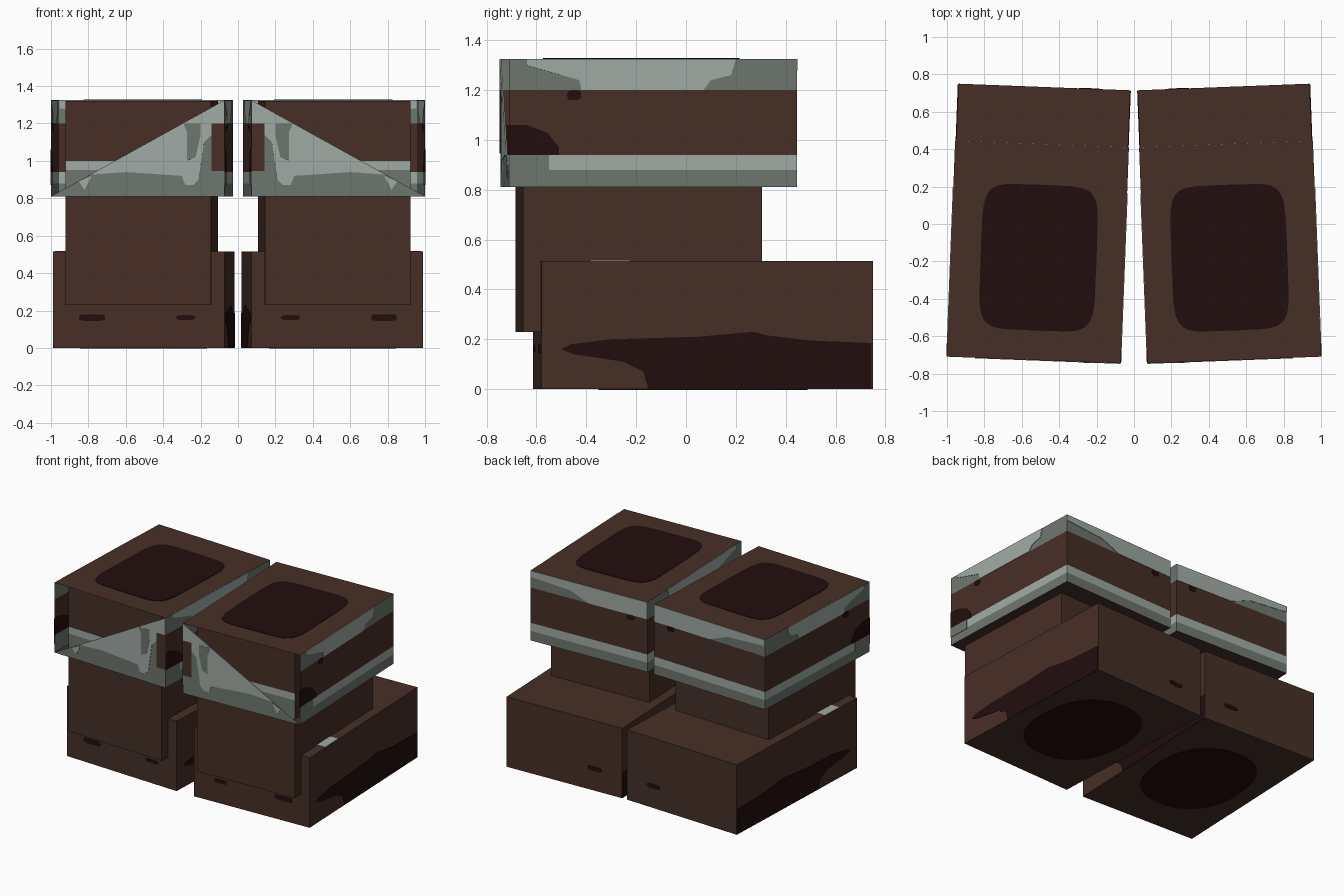
import bpy, bmesh, math
from mathutils import Matrix, Vector

if "Cube" in bpy.data.objects:
    bpy.data.objects.remove(bpy.data.objects["Cube"])


def material(name, rgb):
    m = bpy.data.materials.new(name)
    m.use_nodes = True
    m.diffuse_color = (*rgb, 1)
    m.node_tree.nodes["Principled BSDF"].inputs["Base Color"].default_value = (*rgb, 1)
    return m


BROWN, DARK, LIGHT, MID = range(4)
MATS = [material("brown leather", (.062, .028, .019)),
        material("dark stain", (.016, .004, .004)),
        material("light grey trim", (.35, .405, .375)),
        material("mid grey trim", (.156, .181, .156))]
TILT = math.radians(2.2)
THICK = .006

# Each box: centre x, centre y, width, length, bottom, top
FOOT = (.505, .068, .92, 1.33, 0, .515)
SHAFT = (.515, -.19, .78, .96, .23, 1.32)
CUFF = (.514, -.15, .93, 1.155, .81, 1.325)


def finish(bm, name, box, side):
    """Tilt the part outward, move it to its boot, and mirror it if needed."""
    bm.transform(Matrix.Diagonal((side, 1, 1, 1))
                 @ Matrix.Translation((box[0], box[1], 0))
                 @ Matrix.Rotation(TILT, 4, 'Z'))
    if side < 0:
        bmesh.ops.reverse_faces(bm, faces=bm.faces)
    me = bpy.data.meshes.new(name)
    bm.to_mesh(me)
    bm.free()
    for m in MATS:
        me.materials.append(m)
    ob = bpy.data.objects.new(("left_" if side > 0 else "right_") + name, me)
    bpy.context.collection.objects.link(ob)


def new_box(box, cuts=()):
    _, _, w, l, z0, z1 = box
    bm = bmesh.new()
    bmesh.ops.create_cube(bm, size=1, matrix=Matrix.Translation((0, 0, (z0 + z1) / 2))
                          @ Matrix.Diagonal((w, l, z1 - z0, 1)))
    for z in cuts:
        bmesh.ops.bisect_plane(bm, geom=bm.verts[:] + bm.edges[:] + bm.faces[:],
                               plane_co=(0, 0, z), plane_no=(0, 0, 1))
    bm.normal_update()
    return bm


def plate(name, box, side, where, points, mat, thick=THICK):
    """Thin coloured plate lying on one wall of a box."""
    _, _, w, l, z0, z1 = box
    axis, pos = {"front": (1, -l / 2), "back": (1, l / 2), "outer": (0, w / 2),
                 "inner": (0, -w / 2), "top": (2, z1), "bottom": (2, z0)}[where]
    bm = bmesh.new()
    verts = []
    for p in points:
        co = list(p)
        co.insert(axis, pos - thick / 2)
        verts.append(bm.verts.new(co))
    face = bm.faces.new(verts)
    ext = bmesh.ops.extrude_face_region(bm, geom=[face], use_keep_orig=True)
    step = Vector((0, 0, 0))
    step[axis] = thick
    bmesh.ops.translate(bm, vec=step,
                        verts=[v for v in ext["geom"] if isinstance(v, bmesh.types.BMVert)])
    bmesh.ops.recalc_face_normals(bm, faces=bm.faces)
    for f in bm.faces:
        f.material_index = mat
    finish(bm, name, box, side)


def rect(a, b, c, d):
    return [(a, c), (b, c), (b, d), (a, d)]


def shift(points, du):
    return [(u + du, z) for u, z in points]


def rounded(cx, cy, rx, ry, power, n=40):
    pts = []
    for i in range(n):
        c, s = math.cos(math.tau * i / n), math.sin(math.tau * i / n)
        pts.append((cx + rx * math.copysign(abs(c) ** (2 / power), c),
                    cy + ry * math.copysign(abs(s) ** (2 / power), s)))
    return pts


def foot(side):
    finish(new_box(FOOT), "foot", FOOT, side)
    stain = shift([(-.5, .16), (-.46, .18), (-.3, .2), (.05, .21), (.27, .23), (.33, .215),
                   (.5, .195), (.747, .185), (.747, .002), (-.15, .002), (-.17, .07),
                   (-.25, .11), (-.45, .14)], -.087)
    for where in ("outer", "inner"):
        plate("foot_stain_" + where, FOOT, side, where, stain, DARK)
    plate("sole_stain", FOOT, side, "bottom", rounded(0, 0, .34, .42, 2.3), DARK)
    plate("front_mark_outer", FOOT, side, "front", rounded(.25, .162, .07, .018, 4, 16), DARK)
    plate("front_mark_inner", FOOT, side, "front", rounded(-.25, .162, .05, .013, 4, 16), DARK)
    plate("back_mark", FOOT, side, "back", rounded(-.24, .16, .055, .016, 4, 16), DARK)
    plate("foot_top_patch", FOOT, side, "top", rect(.39, .458, -.47, -.31), LIGHT)


def shaft(side):
    # Grey lining bands show on the front, inside the open cuff
    bm = new_box(SHAFT, (.81, .95, 1.0))
    for f in bm.faces:
        z = f.calc_center_median().z
        if f.normal.y < -.5 and .81 < z < 1.0:
            f.material_index = MID if z < .95 else LIGHT
    finish(bm, "shaft", SHAFT, side)


def cuff(side):
    _, _, w, l, z0, z1 = CUFF
    bm = new_box(CUFF, (.88, .94, 1.2))
    for f in bm.faces:
        z = f.calc_center_median().z
        if abs(f.normal.z) < .5:
            f.material_index = (MID if z < .88 else LIGHT if z < .94
                                else BROWN if z < 1.2 else MID)
            if f.normal.y < -.5:
                f.material_index = MID
    # Slanted opening: cut the front wall on its diagonal and drop the upper half
    front = [f for f in bm.faces if f.normal.y < -.5]
    geom = set(front)
    for f in front:
        geom.update(f.edges)
        geom.update(f.verts)
    slope = Vector((z1 - z0, 0, w))
    middle = Vector((0, 0, (z0 + z1) / 2))
    bmesh.ops.bisect_plane(bm, geom=list(geom), plane_co=middle, plane_no=slope)
    bm.normal_update()
    gone = [f for f in bm.faces if f.normal.y < -.5
            and (f.calc_center_median() - middle).dot(slope) > 0]
    bmesh.ops.delete(bm, geom=gone, context='FACES')
    finish(bm, "cuff", CUFF, side)

    # Front trim
    trim = [(.07, 1.325), (.07, 1.2), (.14, 1.2), (.14, 1.14), (.18, 1.1), (.21, .9),
            (.24, .87), (.28, .87), (.3, .92), (.6, .94), (.79, .926)]
    plate("front_trim", CUFF, side, "front", shift(trim, -.535), LIGHT)
    shade = [(.2, 1.2), (.29, 1.2), (.27, 1.15), (.27, 1.0), (.225, 1.02), (.2, 1.13)]
    plate("front_trim_patch", CUFF, side, "front", shift(shade, -.535), MID, .009)
    plate("front_strap", CUFF, side, "front", rect(-.464, -.395, .945, 1.2), BROWN)
    plate("front_notch", CUFF, side, "front",
          shift([(.78, .92), (.85, .89), (.82, .845)], -.535), LIGHT)

    # Side trim
    band = [(-.64, 1.324), (-.64, 1.3), (-.5, 1.26), (-.43, 1.24), (-.42, 1.2), (.07, 1.2),
            (.1, 1.24), (.18, 1.26), (.2, 1.324)]
    corner = [(-.71, .94), (-.51, .94), (-.51, .97), (-.56, 1.03), (-.64, 1.06), (-.71, 1.06)]
    for where in ("outer", "inner"):
        plate("side_band_" + where, CUFF, side, where, shift(band, .133), LIGHT)
        plate("side_lower_band_" + where, CUFF, side, where,
              shift(rect(-.71, -.55, .87, .94), .133), MID)
        plate("side_stain_" + where, CUFF, side, where, shift(corner, .133), DARK)
        plate("side_spot_" + where, CUFF, side, where,
              rounded(-.317, 1.18, .028, .02, 3, 16), DARK)

    # Back and top
    plate("back_band", CUFF, side, "back",
          [(-.464, 1.2), (0, 1.2), (.15, 1.26), (.464, 1.28), (.464, 1.324), (-.464, 1.324)],
          LIGHT)
    plate("back_spot", CUFF, side, "back", rounded(-.33, 1.18, .03, .02, 3, 16), DARK)
    plate("top_stain", CUFF, side, "top", rounded(-.005, -.03, .31, .39, 6), DARK)


for side in (1, -1):
    foot(side)
    shaft(side)
    cuff(side)
